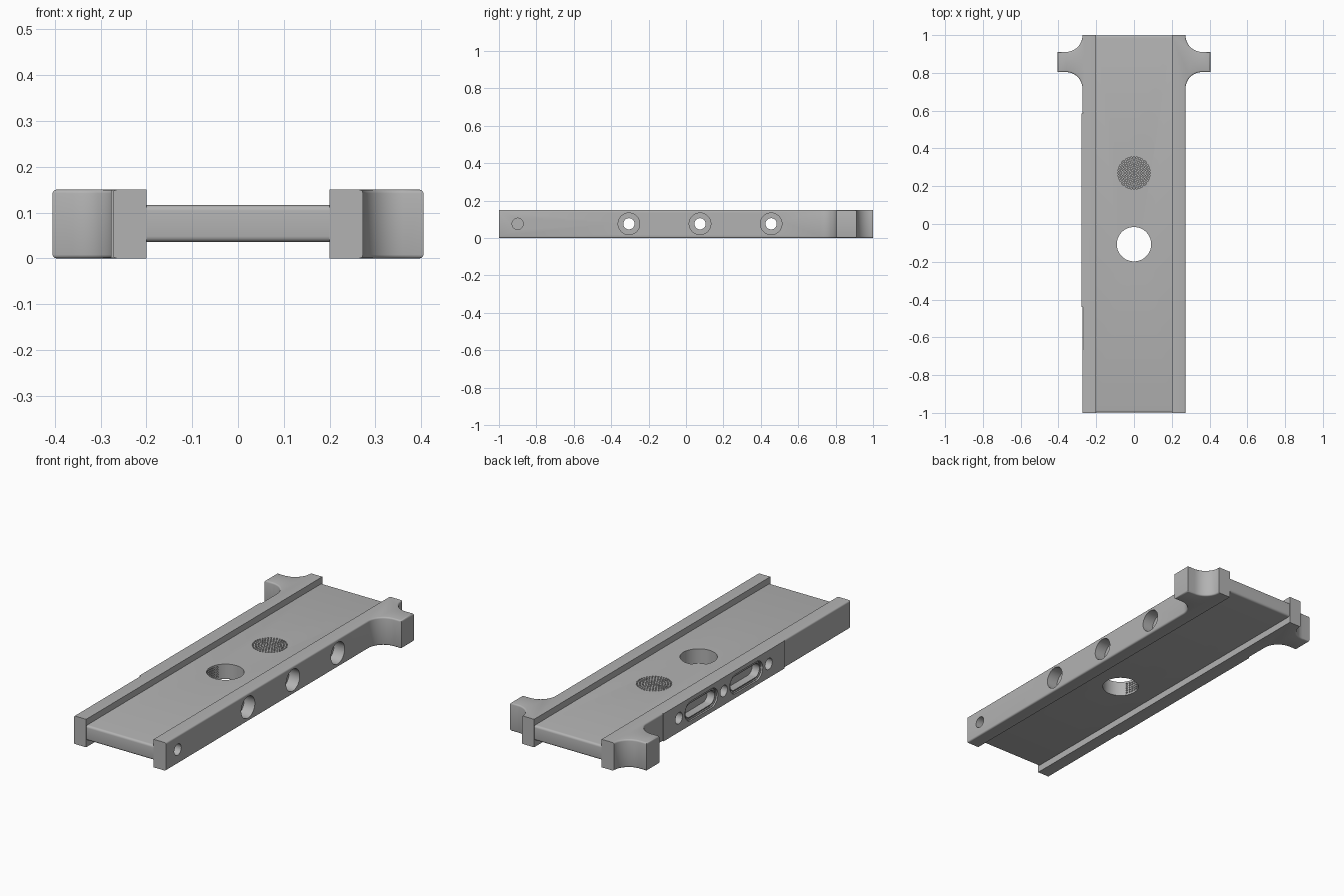
import bpy, bmesh
from math import pi, cos, sin
from mathutils import Matrix, Vector

if "Cube" in bpy.data.objects:
    bpy.data.objects.remove(bpy.data.objects["Cube"])

GREY = (0.45, 0.45, 0.45, 1)
mat = bpy.data.materials.new("plain grey")
mat.use_nodes = True
mat.diffuse_color = GREY
mat.node_tree.nodes["Principled BSDF"].inputs["Base Color"].default_value = GREY

H, MID = 0.15, 0.076          # rail height, bore height
INNER, OUTER, EAR = 0.2, 0.273, 0.405


def finish(bm, name):
    bmesh.ops.recalc_face_normals(bm, faces=bm.faces)
    me = bpy.data.meshes.new(name)
    bm.to_mesh(me)
    bm.free()
    ob = bpy.data.objects.new(name, me)
    bpy.context.collection.objects.link(ob)
    me.materials.append(mat)
    return ob


def prism(bm, pts, direction):
    """Extrude a closed loop of 3D points along a direction."""
    face = bm.faces.new([bm.verts.new(p) for p in pts])
    ext = bmesh.ops.extrude_face_region(bm, geom=[face])["geom"]
    bmesh.ops.translate(bm, vec=direction,
                        verts=[v for v in ext if isinstance(v, bmesh.types.BMVert)])


def box(name, lo, hi):
    bm = bmesh.new()
    bmesh.ops.create_cube(bm, size=1)
    lo, hi = Vector(lo), Vector(hi)
    for v in bm.verts:
        v.co = (lo + hi) / 2 + Matrix.Diagonal(hi - lo) @ v.co
    return finish(bm, name)


def stadium(bm, y, z, length, r, x0, x1, n=32):
    """Rounded slot (or cylinder when length is zero) running along x."""
    pts = []
    for i in range(n):
        a = 2 * pi * (i + 0.5) / n
        shift = length / 2 if cos(a) > 0 else -length / 2
        pts.append((x0, y + shift + r * cos(a), z + r * sin(a)))
    prism(bm, pts, (x1 - x0, 0, 0))


def slot_cutter(y, length, r, x0, x1):
    bm = bmesh.new()
    stadium(bm, y, MID, length, r, x0, x1)
    return finish(bm, "cutter")


def boolean(ob, tool, op="DIFFERENCE"):
    mod = ob.modifiers.new("cut", "BOOLEAN")
    mod.operation, mod.object, mod.solver = op, tool, "EXACT"
    bpy.context.view_layer.objects.active = ob
    bpy.ops.object.modifier_apply(modifier=mod.name)


def rail(side, name):
    """Side rail with a concave-filleted ear near the back."""
    r = 0.087
    cx = OUTER + r
    pts = [(INNER, -1), (OUTER, -1)]
    pts += [(cx + r * cos(a), 0.717 + r * sin(a))
            for a in [pi - pi / 2 * i / 12 for i in range(13)]]
    pts += [(EAR, 0.804), (EAR, 0.911)]
    pts += [(cx + r * cos(a), 0.998 + r * sin(a))
            for a in [1.5 * pi - pi / 2 * i / 12 for i in range(13)]]
    pts += [(OUTER, 1), (INNER, 1)]
    bm = bmesh.new()
    prism(bm, [(side * x, y, 0) for x, y in pts], (0, 0, H))
    # Soften the outer top and bottom edges only
    edges = []
    for e in bm.edges:
        a, b = e.verts[0].co, e.verts[1].co
        flat = abs(a.z - b.z) < 1e-5
        outer = min(abs(a.x), abs(b.x)) > INNER + 0.01
        if flat and outer:
            edges.append(e)
    bmesh.ops.bevel(bm, geom=edges, offset=0.008, segments=3, profile=0.5,
                    affect="EDGES", clamp_overlap=False)
    return finish(bm, name)


left = rail(1, "left_rail")
right = rail(-1, "right_rail")

# Slightly raised panel on the slotted rail
panel = box("cutter", (-OUTER - 0.004, -0.44, 0.001), (-0.25, 0.585, H - 0.001))
boolean(right, panel, "UNION")
bpy.data.objects.remove(panel)

# Web with rounded ends
bm = bmesh.new()
bmesh.ops.create_cube(bm, size=1)
for v in bm.verts:
    v.co = (v.co.x * 2 * INNER, v.co.y * 1.998, MID + v.co.z * 0.08)
ends = [e for e in bm.edges if abs(e.verts[0].co.x - e.verts[1].co.x) > 0.1]
bmesh.ops.bevel(bm, geom=ends, offset=0.012, segments=4, profile=0.5, affect="EDGES")
web = finish(bm, "web")

cutters = []


def cut(tool, *targets):
    for t in targets:
        boolean(t, tool)
    cutters.append(tool)


# Cross bores with wide counterbores on the left rail
for y in (-0.305, 0.075, 0.455):
    cut(slot_cutter(y, 0, 0.03, -0.5, 0.5), left, web, right)
    cut(slot_cutter(y, 0, 0.058, 0.21, 0.5), left)
cut(slot_cutter(-0.9, 0, 0.03, 0.225, 0.5), left)

# Stepped slots on the right rail
for y in (-0.115, 0.265):
    cut(slot_cutter(y, 0.175, 0.052, -0.5, -OUTER + 0.005), right)
    cut(slot_cutter(y, 0.175, 0.036, -0.5, -0.225), right)
    # Thin groove between the rim and the slot
    ring = slot_cutter(y, 0.175, 0.048, -0.3, -OUTER + 0.012)
    core = slot_cutter(y, 0.175, 0.041, -0.4, -0.1)
    boolean(ring, core)
    cutters.append(core)
    cut(ring, right)

# Large round opening through the web
bm = bmesh.new()
bmesh.ops.create_cone(bm, cap_ends=True, segments=64, radius1=0.091, radius2=0.091,
                      depth=0.4, matrix=Matrix.Translation((0, -0.107, MID)))
cut(finish(bm, "cutter"), web)

# Vent grid in the wall of the opening
bm = bmesh.new()
for i in range(-3, 4):
    for j in range(-2, 3):
        stadium(bm, -0.107 + i * 0.015, MID + j * 0.013, 0, 0.0045, -0.15, -0.04, 8)
cut(finish(bm, "cutter"), web)

# Round grille of blind holes in concentric rings
bm = bmesh.new()
for ring_no in range(7):
    count = max(1, 6 * ring_no)
    for k in range(count):
        a = 2 * pi * k / count
        d = 0.0138 * ring_no
        pos = Matrix.Translation((d * cos(a), 0.27 + d * sin(a), 0.12))
        bmesh.ops.create_cone(bm, cap_ends=True, segments=8, radius1=0.0045,
                              radius2=0.0045, depth=0.04, matrix=pos)
cut(finish(bm, "cutter"), web)

for c in cutters:
    bpy.data.objects.remove(c)

# Smooth the curves and keep the edges crisp
bpy.ops.object.select_all(action="DESELECT")
for ob in (left, right, web):
    ob.select_set(True)
bpy.context.view_layer.objects.active = web
bpy.ops.object.shade_smooth_by_angle(angle=0.6)
